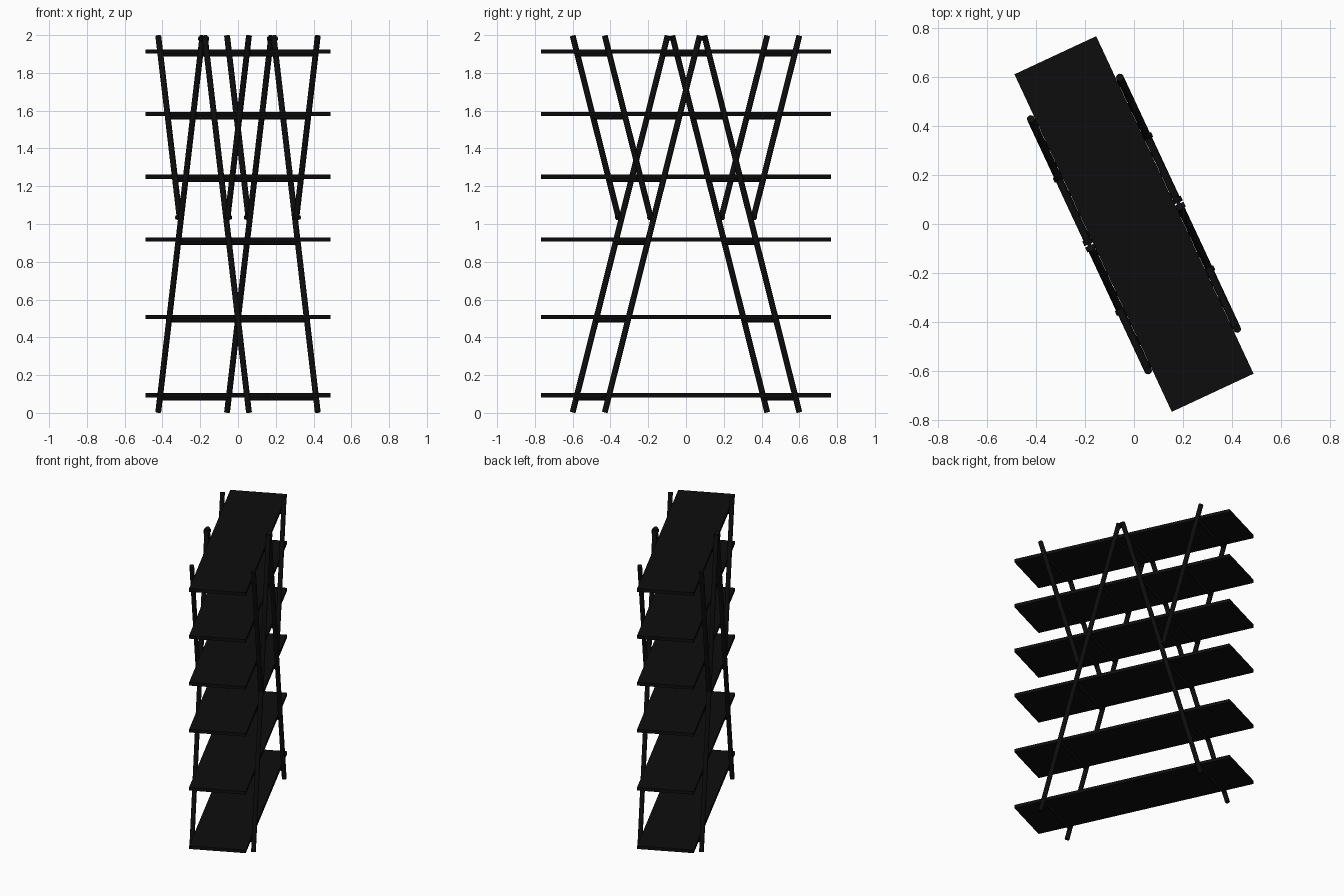
import bpy
import math
from mathutils import Matrix, Vector

cube = bpy.data.objects.get("Cube")
if cube:
    bpy.data.objects.remove(cube, do_unlink=True)

black = bpy.data.materials.new("matte_black")
black.use_nodes = True
COLOUR = (0.004, 0.004, 0.004, 1)
black.diffuse_color = COLOUR
black.node_tree.nodes["Principled BSDF"].inputs["Base Color"].default_value = COLOUR

# The whole unit is turned about the vertical axis; parts are laid out
# with x along the shelf and y across its depth.
TURN = Matrix.Rotation(math.radians(115), 4, 'Z')
LENGTH, DEPTH, THICK = 1.523, 0.369, 0.022
SIDE = 0.201          # distance of each pole frame from the centre line
POLE_R, ROD_R = 0.0155, 0.011
SHELF_Z = (0.093, 0.507, 0.918, 1.25, 1.582, 1.914)
LOW, HIGH, JOINT = 0.004, 1.996, 1.025
FOOT, APEX = 0.568, 0.014
SLOPE = (FOOT - APEX) / (HIGH - LOW)


def finish(name):
    obj = bpy.context.object
    obj.name = name
    obj.data.materials.append(black)
    return obj


def rod(name, a, b, radius, sides=16):
    """Cylinder between two points of the unturned layout."""
    a, b = TURN @ Vector(a), TURN @ Vector(b)
    bpy.ops.mesh.primitive_cylinder_add(vertices=sides, radius=radius, depth=(b - a).length)
    obj = finish(name)
    turn = (b - a).to_track_quat('Z', 'Y').to_matrix().to_4x4()
    obj.matrix_world = Matrix.Translation((a + b) / 2) @ turn
    bpy.ops.object.shade_smooth_by_angle()


def long_x(z):
    return FOOT - SLOPE * (z - LOW)


def short_x(z):
    return FOOT - SLOPE * (HIGH - z)


# Shelves
for z in SHELF_Z:
    bpy.ops.mesh.primitive_cube_add(size=1)
    shelf = finish("shelf")
    shelf.matrix_world = (Matrix.Translation((0, 0, z)) @ TURN
                          @ Matrix.Diagonal((LENGTH, DEPTH, THICK, 1)))

# Slanted poles on both long sides, with bolts where they meet
for y in (-SIDE, SIDE):
    out = math.copysign(0.021, y)
    for end in (-1, 1):
        rod("long_pole", (end * FOOT, y, LOW), (end * APEX, y, HIGH), POLE_R)
        rod("short_pole", (end * short_x(JOINT), y, JOINT), (end * FOOT, y, HIGH), POLE_R)
        for x, z in ((short_x(JOINT + 0.01), JOINT + 0.01), (APEX, HIGH - 0.015)):
            rod("joint_bolt", (end * x, y - out, z), (end * x, y + out, z), ROD_R)

# Cross rods carrying each shelf
for z in SHELF_Z:
    low = z - THICK / 2 - 0.006
    spots = [long_x(low)]
    if low > JOINT:
        spots.append(short_x(low))
    for x in spots:
        for end in (-1, 1):
            rod("cross_rod", (end * x, -SIDE, low), (end * x, SIDE, low), ROD_R)
